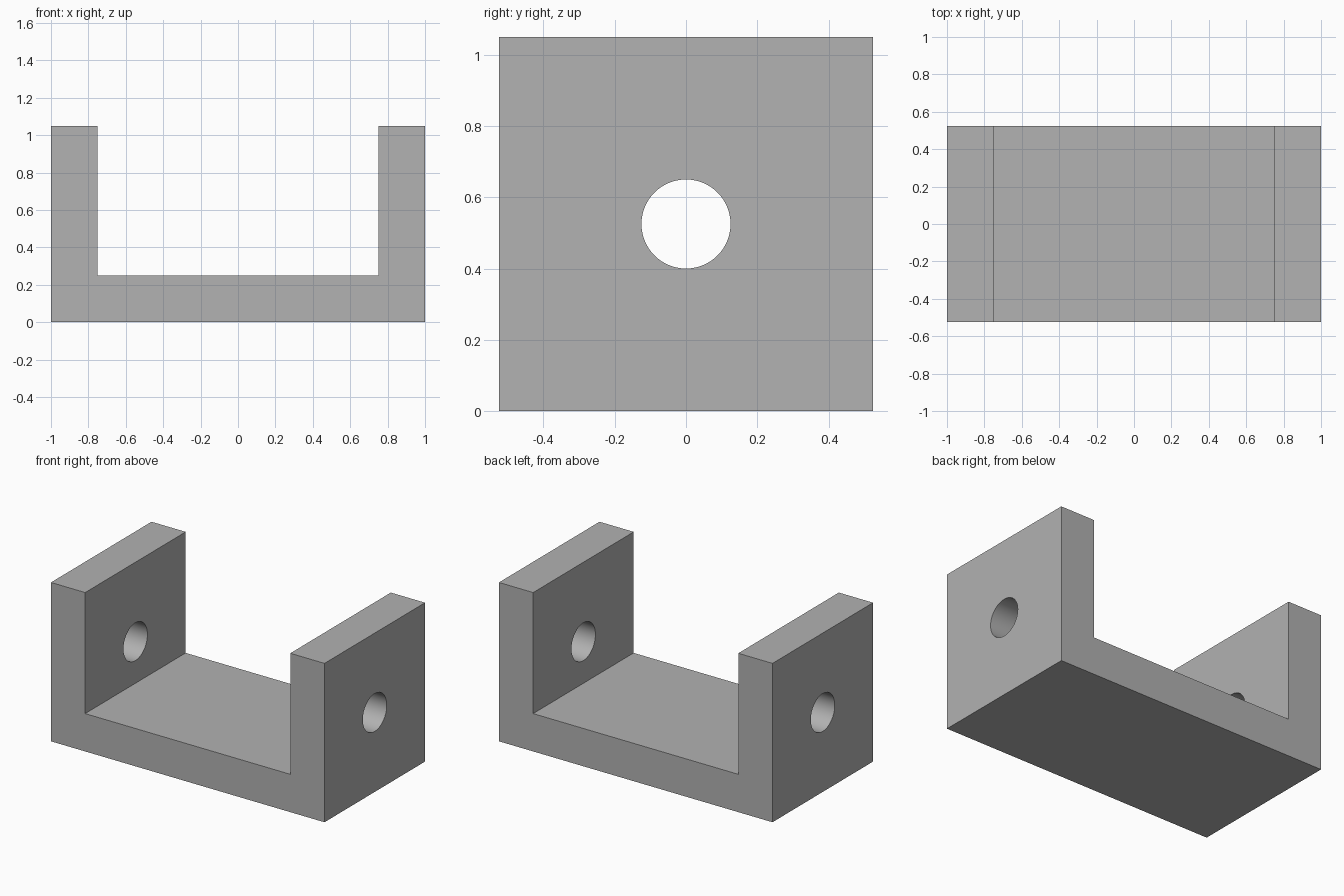
import bpy
import bmesh
from mathutils import Matrix, Vector
from math import radians

cube = bpy.data.objects.get("Cube")
if cube:
    bpy.data.objects.remove(cube, do_unlink=True)

DEPTH, HEIGHT = 1.05, 1.05
INNER_X, FLOOR_Z = 0.75, 0.25
HOLE_RADIUS = 0.125

grey = bpy.data.materials.new("plain grey")
grey.use_nodes = True
colour = (0.445, 0.445, 0.445, 1)
grey.diffuse_color = colour
grey.node_tree.nodes["Principled BSDF"].inputs["Base Color"].default_value = colour


def make_object(name, bm):
    bmesh.ops.recalc_face_normals(bm, faces=bm.faces)
    mesh = bpy.data.meshes.new(name)
    bm.to_mesh(mesh)
    bm.free()
    mesh.materials.append(grey)
    obj = bpy.data.objects.new(name, mesh)
    bpy.context.collection.objects.link(obj)
    return obj


# U-shaped bracket: half profile, mirrored, extruded front to back
half = [(1, 0), (1, HEIGHT), (INNER_X, HEIGHT), (INNER_X, FLOOR_Z)]
profile = half + [(-x, z) for x, z in reversed(half)]
bm = bmesh.new()
face = bm.faces.new([bm.verts.new((x, -DEPTH / 2, z)) for x, z in profile])
extruded = bmesh.ops.extrude_face_region(bm, geom=[face])
bmesh.ops.translate(bm, vec=Vector((0, DEPTH, 0)),
                    verts=[v for v in extruded["geom"] if isinstance(v, bmesh.types.BMVert)])
bracket = make_object("u_bracket", bm)

# Cutter for the round holes through both upright walls
bm = bmesh.new()
bmesh.ops.create_cone(bm, cap_ends=True, segments=64, radius1=HOLE_RADIUS,
                      radius2=HOLE_RADIUS, depth=3,
                      matrix=Matrix.Translation((0, 0, HEIGHT / 2))
                      @ Matrix.Rotation(radians(90), 4, "Y"))
cutter = make_object("hole_cutter", bm)
cutter.hide_render = True

# Cut the holes and drop the cutter
cut = bracket.modifiers.new("holes", "BOOLEAN")
cut.operation = "DIFFERENCE"
cut.solver = "EXACT"
cut.object = cutter
bpy.ops.object.select_all(action="DESELECT")
bpy.context.view_layer.objects.active = bracket
bracket.select_set(True)
bpy.ops.object.modifier_apply(modifier=cut.name)
bpy.data.objects.remove(cutter, do_unlink=True)

# Smooth hole walls, crisp edges
bpy.ops.object.shade_smooth_by_angle(angle=radians(30))
